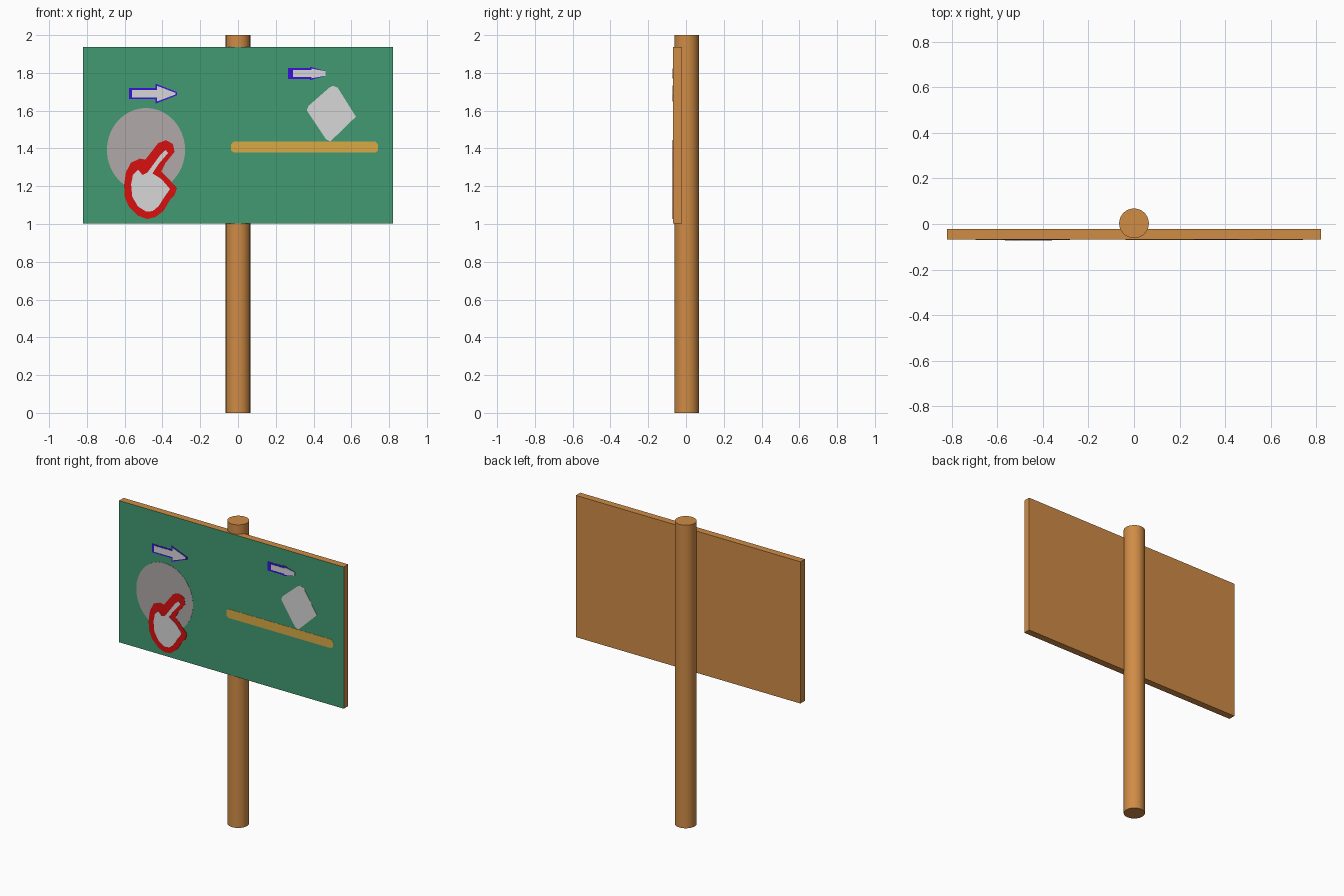
import bpy, bmesh, math

if "Cube" in bpy.data.objects:
    bpy.data.objects.remove(bpy.data.objects["Cube"])


def material(name, r, g, b):
    def lin(c):
        c /= 255
        return c / 12.92 if c <= 0.04045 else ((c + 0.055) / 1.055) ** 2.4
    m = bpy.data.materials.new(name)
    m.diffuse_color = (lin(r), lin(g), lin(b), 1)
    m.use_nodes = True
    m.node_tree.nodes["Principled BSDF"].inputs["Base Color"].default_value = m.diffuse_color
    return m


WOOD = material("wood", 208, 140, 70)
GREEN = material("board green", 65, 154, 113)
GREY = material("warm grey", 176, 169, 169)
WHITE = material("pale grey", 215, 215, 215)
RED = material("red", 216, 16, 16)
BLUE = material("blue", 58, 18, 215)
YELLOW = material("ochre", 217, 170, 70)

FRONT = -0.068   # front plane of the board
BACK = -0.022
LAYER = 0.0015   # thickness step of the painted plates


def finish(name, bm, *mats):
    bmesh.ops.recalc_face_normals(bm, faces=bm.faces)
    mesh = bpy.data.meshes.new(name)
    bm.to_mesh(mesh)
    bm.free()
    for m in mats:
        mesh.materials.append(m)
    ob = bpy.data.objects.new(name, mesh)
    bpy.context.collection.objects.link(ob)
    return ob


def prism(outline, y_front, y_back):
    """Extrude an (x, z) outline along y."""
    bm = bmesh.new()
    face = bm.faces.new([bm.verts.new((x, y_front, z)) for x, z in outline])
    new = bmesh.ops.extrude_face_region(bm, geom=[face])["geom"]
    for v in new:
        if isinstance(v, bmesh.types.BMVert):
            v.co.y = y_back
    bmesh.ops.recalc_face_normals(bm, faces=bm.faces)
    return bm


def plate(name, outline, mat, level):
    return finish(name, prism(outline, FRONT - LAYER * level, FRONT + 0.001), mat)


def arrow(x0, x1, neck, z, shaft, head, blunt):
    return [(x0, z - shaft), (neck, z - shaft), (neck, z - head), (x1, z - blunt),
            (x1, z + blunt), (neck, z + head), (neck, z + shaft), (x0, z + shaft)]


# Round post
bpy.ops.mesh.primitive_cylinder_add(vertices=48, radius=0.065, depth=2, location=(0, 0.003, 1))
post = bpy.context.object
post.name = "post"
post.data.materials.append(WOOD)
bpy.ops.object.shade_smooth_by_angle(angle=math.radians(40))

# Board: wood with a green front face
bm = prism([(-0.82, 1.003), (0.82, 1.003), (0.82, 1.938), (-0.82, 1.938)], FRONT, BACK)
for f in bm.faces:
    f.material_index = 1 if f.normal.y < -0.9 else 0
finish("board", bm, WOOD, GREEN)

# Grey disc behind the hand
disc = [(-0.487 + 0.207 * math.cos(a * math.tau / 64), 1.392 + 0.222 * math.sin(a * math.tau / 64))
        for a in range(64)]
plate("grey_disc", disc, GREY, 1)

# Pointing hand: red border, pale middle
hand_outer = [(-.381, 1.444), (-.344, 1.423), (-.336, 1.382), (-.385, 1.322), (-.407, 1.277),
              (-.381, 1.254), (-.323, 1.19), (-.336, 1.153), (-.362, 1.125), (-.394, 1.07),
              (-.437, 1.037), (-.48, 1.026), (-.529, 1.044), (-.577, 1.09), (-.6, 1.143),
              (-.603, 1.206), (-.593, 1.275), (-.566, 1.325), (-.519, 1.346), (-.49, 1.341),
              (-.423, 1.428)]
hand_inner = [(-.383, 1.392), (-.37, 1.376), (-.42, 1.318), (-.453, 1.268), (-.405, 1.238),
              (-.36, 1.185), (-.386, 1.148), (-.42, 1.095), (-.452, 1.068), (-.487, 1.066),
              (-.53, 1.093), (-.56, 1.145), (-.566, 1.21), (-.556, 1.262), (-.529, 1.287),
              (-.505, 1.26), (-.48, 1.272), (-.41, 1.368)]
plate("hand_border", hand_outer, RED, 2)
plate("hand", hand_inner, WHITE, 3)

# Two arrows with blue borders
plate("left_arrow_border", arrow(-.578, -.322, -.437, 1.69, .029, .053, .008), BLUE, 1)
plate("left_arrow", arrow(-.562, -.332, -.43, 1.69, .02, .042, .005), WHITE, 2)
plate("right_arrow_border", arrow(.264, .463, .38, 1.797, .03, .036, .013), BLUE, 1)
plate("right_arrow", arrow(.29, .463, .388, 1.797, .018, .026, .012), WHITE, 2)

# Tilted card resting on a bar
plate("tilted_card", [(.503, 1.731), (.528, 1.722), (.624, 1.568), (.489, 1.437), (.466, 1.448),
                      (.364, 1.602), (.374, 1.626), (.487, 1.725)], WHITE, 1)
plate("bar", [(-.037, 1.39), (-.022, 1.378), (.727, 1.378), (.742, 1.39),
              (.742, 1.422), (.727, 1.436), (-.022, 1.436), (-.037, 1.422)], YELLOW, 1)
